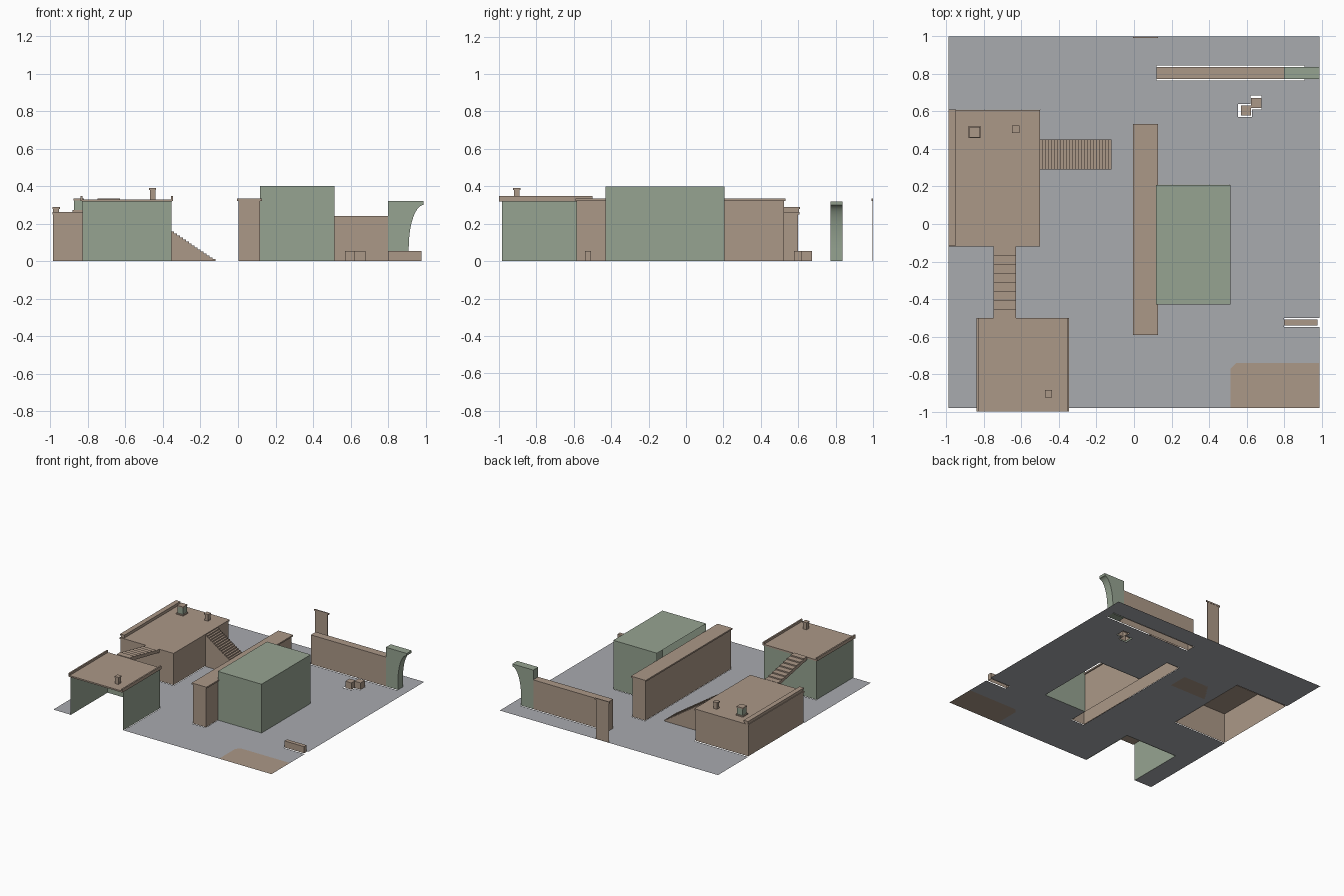
import bpy, bmesh, math
from mathutils import Vector

if "Cube" in bpy.data.objects:
    bpy.data.objects.remove(bpy.data.objects["Cube"], do_unlink=True)


def material(name, rgb):
    m = bpy.data.materials.new(name)
    m.use_nodes = True
    m.diffuse_color = (*rgb, 1)
    m.node_tree.nodes["Principled BSDF"].inputs["Base Color"].default_value = (*rgb, 1)
    return m


TAN = material("tan plaster", (0.41, 0.315, 0.245))
GREEN = material("sage green", (0.305, 0.37, 0.285))
GREY = material("grey ground", (0.395, 0.405, 0.43))


def finish(name, bm, *mats):
    mesh = bpy.data.meshes.new(name)
    bm.to_mesh(mesh)
    bm.free()
    for m in mats:
        mesh.materials.append(m)
    ob = bpy.data.objects.new(name, mesh)
    bpy.context.scene.collection.objects.link(ob)
    return ob


def box(name, mat, x, y, z, open_sides=()):
    """Box from ranges; open_sides lists the outward directions left open."""
    bm = bmesh.new()
    bmesh.ops.create_cube(bm, size=1)
    bm.normal_update()
    gone = [f for f in bm.faces if any(f.normal.dot(Vector(d)) > 0.9 for d in open_sides)]
    bmesh.ops.delete(bm, geom=gone, context="FACES")
    for v in bm.verts:
        v.co = [r[0] if c < 0 else r[1] for c, r in zip(v.co, (x, y, z))]
    return finish(name, bm, mat)


def block(name, mat, cx, cy, size, z0, z1, open_sides=()):
    h = size / 2
    return box(name, mat, (cx - h, cx + h), (cy - h, cy + h), (z0, z1), open_sides)


def prism(name, mat, profile, span, axis):
    """Extrude a side profile of (u, z) points along x or y."""
    bm = bmesh.new()
    place = (lambda u, z, t: (u, t, z)) if axis == "y" else (lambda u, z, t: (t, u, z))
    face = bm.faces.new([bm.verts.new(place(u, z, span[0])) for u, z in profile])
    out = bmesh.ops.extrude_face_region(bm, geom=[face])
    shift = Vector(place(0, 0, span[1] - span[0]))
    bmesh.ops.translate(bm, vec=shift, verts=[v for v in out["geom"] if isinstance(v, bmesh.types.BMVert)])
    bmesh.ops.recalc_face_normals(bm, faces=bm.faces)
    return finish(name, bm, mat)


def steps(u0, z0, u1, z1, count):
    """Stepped line climbing from (u0, z0) to (u1, z1)."""
    pts = [(u0, z0)]
    du, dz = (u1 - u0) / count, (z1 - z0) / count
    for i in range(count):
        pts += [(u0 + i * du, z0 + (i + 1) * dz), (u0 + (i + 1) * du, z0 + (i + 1) * dz)]
    return pts


DOWN, FRONT, WEST = (0, 0, -1), (0, -1, 0), (-1, 0, 0)

# Ground sheet: cells between the hole edges, with openings under the buildings
holes = [
    (-0.99, -0.5, -0.12, 0.61),
    (-0.83, -0.35, -0.98, -0.5),
    (0.0, 0.12, -0.59, 0.53),
    (0.12, 0.51, -0.43, 0.21),
    (0.12, 0.91, 0.765, 0.845),
    (0.555, 0.63, 0.57, 0.64),
    (0.62, 0.68, 0.61, 0.685),
    (0.8, 0.99, -0.55, -0.5),
]
px, py, cut = 0.515, -0.74, 0.03
xs = sorted({-0.99, 0.99, px, px + cut} | {v for h in holes for v in h[:2]})
ys = sorted({-0.98, 1.0, py, py - cut} | {v for h in holes for v in h[2:]})
bm = bmesh.new()


def tile(corners, index):
    bm.faces.new([bm.verts.new((*c, 0)) for c in corners]).material_index = index


for x0, x1 in zip(xs, xs[1:]):
    for y0, y1 in zip(ys, ys[1:]):
        mx, my = (x0 + x1) / 2, (y0 + y1) / 2
        if any(a < mx < b and c < my < d for a, b, c, d in holes):
            continue
        quad = [(x0, y0), (x1, y0), (x1, y1), (x0, y1)]
        if x0 == px and y1 == py:
            # clipped corner of the tan patch
            tile(quad[:3], 1)
            tile([quad[0], quad[2], quad[3]], 0)
        else:
            tile(quad, int(mx > px and my < py))
bmesh.ops.remove_doubles(bm, verts=bm.verts, dist=0.0001)
finish("ground", bm, GREY, TAN)

# Low house with cornice and parapet
box("house_walls", TAN, (-0.985, -0.505), (-0.115, 0.6), (0, 0.25), [DOWN])
box("house_roof", TAN, (-0.99, -0.5), (-0.12, 0.607), (0.25, 0.263))
box("house_parapet", TAN, (-0.985, -0.955), (-0.11, 0.605), (0.263, 0.28))
box("house_parapet_cap", TAN, (-0.99, -0.95), (-0.115, 0.61), (0.278, 0.29))

# Roof vents: tan foot and lid around a narrower shaft
def vent(name, x, y, z, size, height, mat):
    block(name + "_foot", TAN, x, y, size if mat is GREEN else size * 0.8, z, z + 0.012)
    block(name + "_shaft", mat, x, y, size * 0.78, z + 0.01, z + height - 0.01)
    block(name + "_lid", TAN, x, y, size if mat is TAN else size * 0.86, z + height - 0.01, z + height)


vent("large_vent", -0.85, 0.49, 0.26, 0.065, 0.075, GREEN)
vent("house_vent", -0.63, 0.505, 0.26, 0.038, 0.06, TAN)
vent("shelter_vent", -0.455, -0.905, 0.33, 0.038, 0.06, TAN)

# Open-fronted shelter with rimmed roof
box("shelter_walls", GREEN, (-0.83, -0.355), (-0.985, -0.505), (0, 0.32), [DOWN, FRONT, (0, 0, 1)])
box("shelter_roof", TAN, (-0.832, -0.353), (-1, -0.5), (0.318, 0.33))
for side, x in (("right", -0.84), ("left", -0.358)):
    box("shelter_rim_" + side, TAN, (x, x + 0.012), (-1, -0.5), (0.32, 0.347))

# Yard stair, solid to the ground
prism("yard_stair", TAN, steps(-0.12, 0, -0.5, 0.255, 24) + [(-0.5, 0)], (0.29, 0.45), "y")

# Stair bridge between the two roofs
bridge = steps(-0.12, 0.255, -0.5, 0.335, 8)
prism("roof_stair", TAN, bridge + [(-0.5, 0.31), (-0.12, 0.235)], (-0.75, -0.63), "x")

# Long dividing wall, with its far end piece on the plot edge
for name, y0, y1, lip in (("long_wall", -0.585, 0.525, 0.007), ("wall_end", 0.994, 0.998, 0.002)):
    box(name, TAN, (0.002, 0.118), (y0, y1), (0, 0.322), [DOWN])
    box(name + "_cap", TAN, (-0.006, 0.128), (y0 - lip, y1 + lip), (0.322, 0.334))

# Green block standing against the wall
box("green_block", GREEN, (0.118, 0.515), (-0.43, 0.207), (0, 0.4), [DOWN, WEST])

# Garden wall with flared pillar
box("garden_wall", TAN, (0.12, 0.8), (0.773, 0.837), (0, 0.24), [DOWN])
arc = [(0.99 - 0.08 * math.cos(t), 0.07 + 0.23 * math.sin(t))
       for t in (math.pi / 2 * i / 14 for i in range(14))]
profile = [(0.8, 0), (0.91, 0)] + arc + [(0.988, 0.3), (0.99, 0.32), (0.8, 0.32)]
pillar = prism("flared_pillar", GREEN, profile, (0.773, 0.837), "y")
for o in bpy.context.selected_objects:
    o.select_set(False)
pillar.select_set(True)
bpy.context.view_layer.objects.active = pillar
bpy.ops.object.shade_smooth_by_angle(angle=math.radians(30))

# Crates and low kerb
block("crate_front", TAN, 0.597, 0.605, 0.055, 0, 0.055, [DOWN])
block("crate_back", TAN, 0.652, 0.645, 0.055, 0, 0.055, [DOWN])
box("low_kerb", TAN, (0.8, 0.978), (-0.54, -0.508), (0, 0.054), [DOWN])
